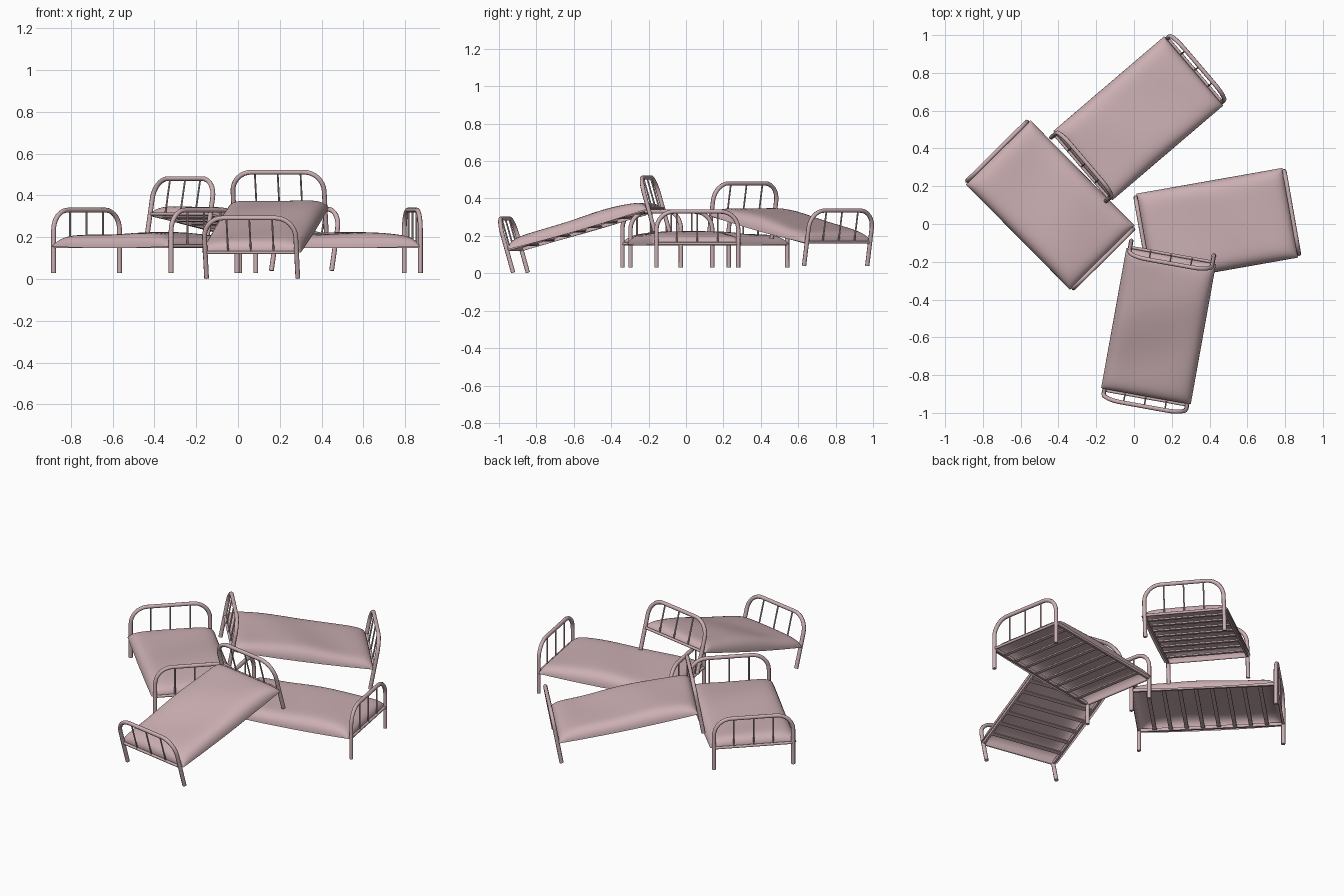
import bpy, bmesh
from math import sin, cos, pi, radians
from mathutils import Matrix, Vector

if "Cube" in bpy.data.objects:
    bpy.data.objects.remove(bpy.data.objects["Cube"])

LENGTH, HALF_W, TOP, BEND = 0.80, 0.222, 0.30, 0.095
RAIL_Z = 0.128

pink = bpy.data.materials.new("pink_paint")
pink.diffuse_color = (0.60, 0.43, 0.45, 1)
pink.use_nodes = True
pink.node_tree.nodes["Principled BSDF"].inputs["Base Color"].default_value = pink.diffuse_color


def tube(name, paths, radius, sides=2):
    """Round bars along point paths, turned into one mesh."""
    cu = bpy.data.curves.new(name, 'CURVE')
    cu.dimensions = '3D'
    cu.bevel_depth = radius
    cu.bevel_resolution = sides
    cu.use_fill_caps = True
    for pts in paths:
        sp = cu.splines.new('POLY')
        sp.points.add(len(pts) - 1)
        for p, co in zip(sp.points, pts):
            p.co = (*co, 1)
    tmp = bpy.data.objects.new(name, cu)
    bpy.context.collection.objects.link(tmp)
    bpy.context.view_layer.update()
    dg = bpy.context.evaluated_depsgraph_get()
    me = bpy.data.meshes.new_from_object(tmp.evaluated_get(dg))
    bpy.data.objects.remove(tmp)
    return me


def arch(x):
    """Bent tube of one bed end: leg, rounded shoulder, top bar, leg."""
    pts = [(x, -HALF_W, 0)]
    for sgn, a0 in ((-1, pi), (1, pi / 2)):
        for i in range(9):
            a = a0 - i * pi / 16
            pts.append((x, sgn * (HALF_W - BEND) + BEND * cos(a), TOP - BEND + BEND * sin(a)))
    pts.append((x, HALF_W, 0))
    return pts


def slats():
    """Flat cross slats under the mattress plus the side rails."""
    bm = bmesh.new()

    def box(c, s):
        m = Matrix.Translation(c) @ Matrix.Diagonal((*s, 1))
        bmesh.ops.create_cube(bm, size=1, matrix=m)
    for i in range(1, 9):
        box((LENGTH * i / 9, 0, RAIL_Z), (0.022, 2 * HALF_W, 0.008))
    for y in (-HALF_W, HALF_W):
        box((LENGTH / 2, y, RAIL_Z), (LENGTH, 0.012, 0.018))
    me = bpy.data.meshes.new("slats")
    bm.to_mesh(me)
    bm.free()
    return me


def mattress():
    """Soft cushion shell, open underneath, with a gentle sag and pillow rise."""
    bm = bmesh.new()
    nx, ny = 40, 28
    rows = []
    for i in range(nx + 1):
        s = sin(pi / 2 * (2 * i / nx - 1))
        row = []
        for j in range(ny + 1):
            t = sin(pi / 2 * (2 * j / ny - 1))
            f = (max(0, 1 - abs(s) ** 14) * max(0, 1 - abs(t) ** 8)) ** 0.5
            rim = 0.126 - 0.008 * (1 - s * s)
            crown = 0.178 + 0.010 * (1 - s * s) + 0.005 * sin(3.2 * s + 0.4) * (1 - s ** 4)
            crown += 0.003 * sin(5 * s + 2 * t)
            row.append(bm.verts.new((LENGTH / 2 + 0.392 * s, 0.241 * t, rim + (crown - rim) * f)))
        rows.append(row)
    for i in range(nx):
        for j in range(ny):
            bm.faces.new((rows[i][j], rows[i + 1][j], rows[i + 1][j + 1], rows[i][j + 1]))
    me = bpy.data.meshes.new("mattress")
    bm.to_mesh(me)
    bm.free()
    return me


# Spindles and lower cross bars of both ends
ends = (0, LENGTH)
spindles = [[(x, y, RAIL_Z), (x, y, TOP)] for x in ends for y in (-0.111, 0, 0.111)]
bars = [[(x, -HALF_W, RAIL_Z), (x, HALF_W, RAIL_Z)] for x in ends]
parts = {
    "end_frames": tube("end_frames", [arch(x) for x in ends], 0.0115),
    "spindles": tube("spindles", spindles, 0.0045, 1),
    "cross_bars": tube("cross_bars", bars, 0.008),
    "slats": slats(),
    "mattress": mattress(),
}
for name, me in parts.items():
    me.materials.clear()
    me.materials.append(pink)
    if name != "slats":
        me.shade_smooth()
        me.set_sharp_from_angle(angle=radians(50))

# Bed placements: foot-end midpoint, heading, tilt
beds = {
    "left_bed": ((-0.725, 0.385, 0.03), -45.3, 0),
    "right_bed": ((0.047, -0.078, 0.03), 10, 0),
    "front_bed": ((0.068, -0.885, 0.004), 79.8, 15.9),
    "back_bed": ((0.304, 0.80, 0.04), 220.5, 10.5),
}
for bed, (pos, yaw, tilt) in beds.items():
    m = (Matrix.Translation(Vector(pos)) @ Matrix.Rotation(radians(yaw), 4, 'Z')
         @ Matrix.Rotation(radians(-tilt), 4, 'Y'))
    for part, me in parts.items():
        ob = bpy.data.objects.new(bed + "_" + part, me)
        bpy.context.collection.objects.link(ob)
        ob.matrix_world = m
